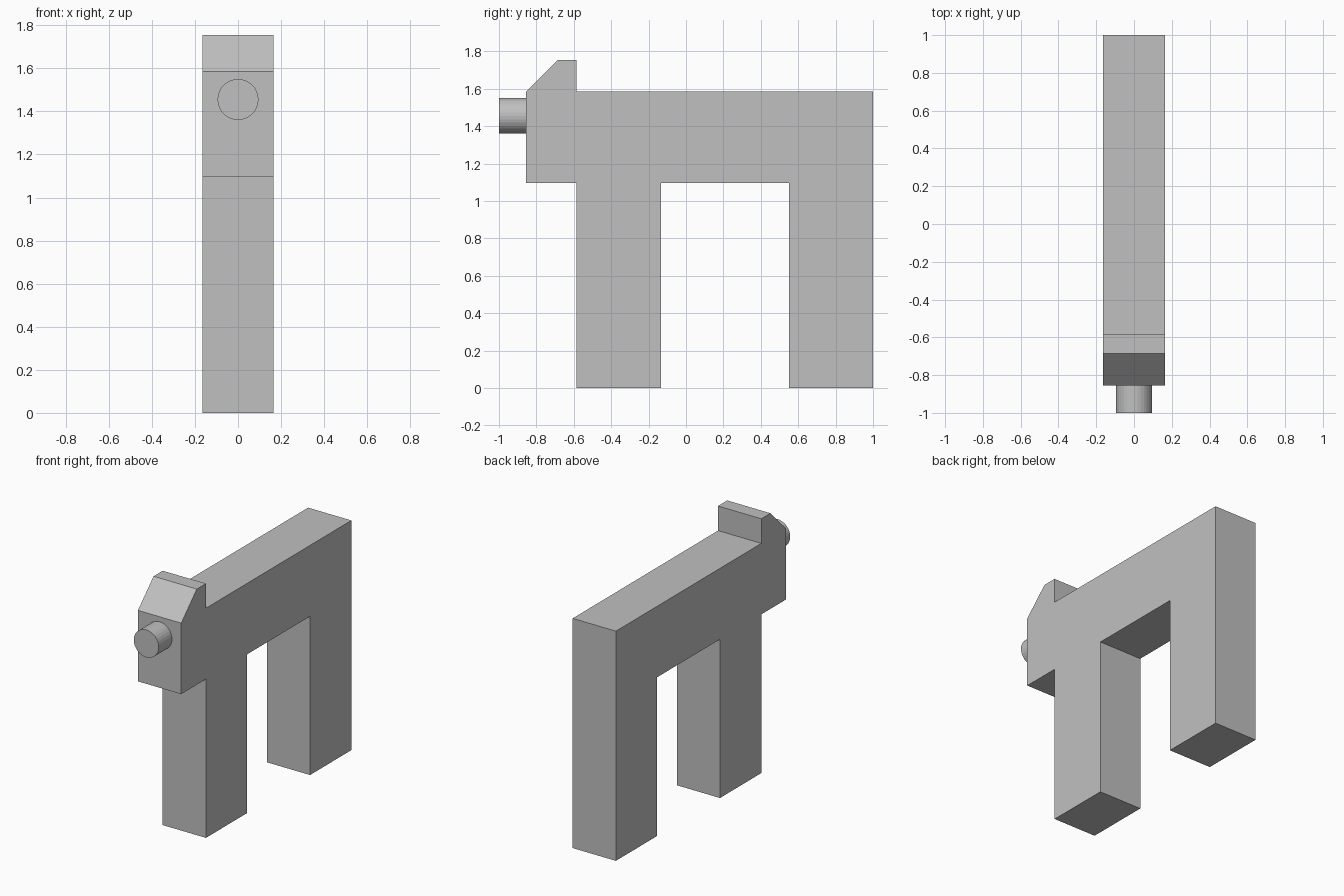
import bpy, bmesh, math

if "Cube" in bpy.data.objects:
    bpy.data.objects.remove(bpy.data.objects["Cube"])

HALF_WIDTH = 0.165

grey = bpy.data.materials.new("light grey")
grey.diffuse_color = (0.53, 0.53, 0.53, 1)
grey.use_nodes = True
grey.node_tree.nodes["Principled BSDF"].inputs["Base Color"].default_value = grey.diffuse_color


def extrude_profile(name, points, half):
    """Extrude a side outline of (y, z) points across x."""
    bm = bmesh.new()
    face = bm.faces.new([bm.verts.new((-half, y, z)) for y, z in points])
    moved = bmesh.ops.extrude_face_region(bm, geom=[face])["geom"]
    verts = [v for v in moved if isinstance(v, bmesh.types.BMVert)]
    bmesh.ops.translate(bm, verts=verts, vec=(2 * half, 0, 0))
    bmesh.ops.recalc_face_normals(bm, faces=bm.faces)
    mesh = bpy.data.meshes.new(name)
    bm.to_mesh(mesh)
    bm.free()
    mesh.materials.append(grey)
    obj = bpy.data.objects.new(name, mesh)
    bpy.context.collection.objects.link(obj)
    return obj


# Body: two legs, bridging beam, front overhang and sloped crest
extrude_profile("body", [
    (1.0, 0.0), (1.0, 1.585), (-0.585, 1.585), (-0.585, 1.755),
    (-0.685, 1.755), (-0.855, 1.585), (-0.855, 1.095), (-0.585, 1.095),
    (-0.585, 0.0), (-0.135, 0.0), (-0.135, 1.095), (0.55, 1.095), (0.55, 0.0),
], HALF_WIDTH)

# Round peg on the front face
bpy.ops.mesh.primitive_cylinder_add(
    vertices=32, radius=0.095, depth=0.145,
    location=(0, -0.9275, 1.455), rotation=(math.pi / 2, 0, 0))
peg = bpy.context.object
peg.name = "front_peg"
peg.data.materials.append(grey)
